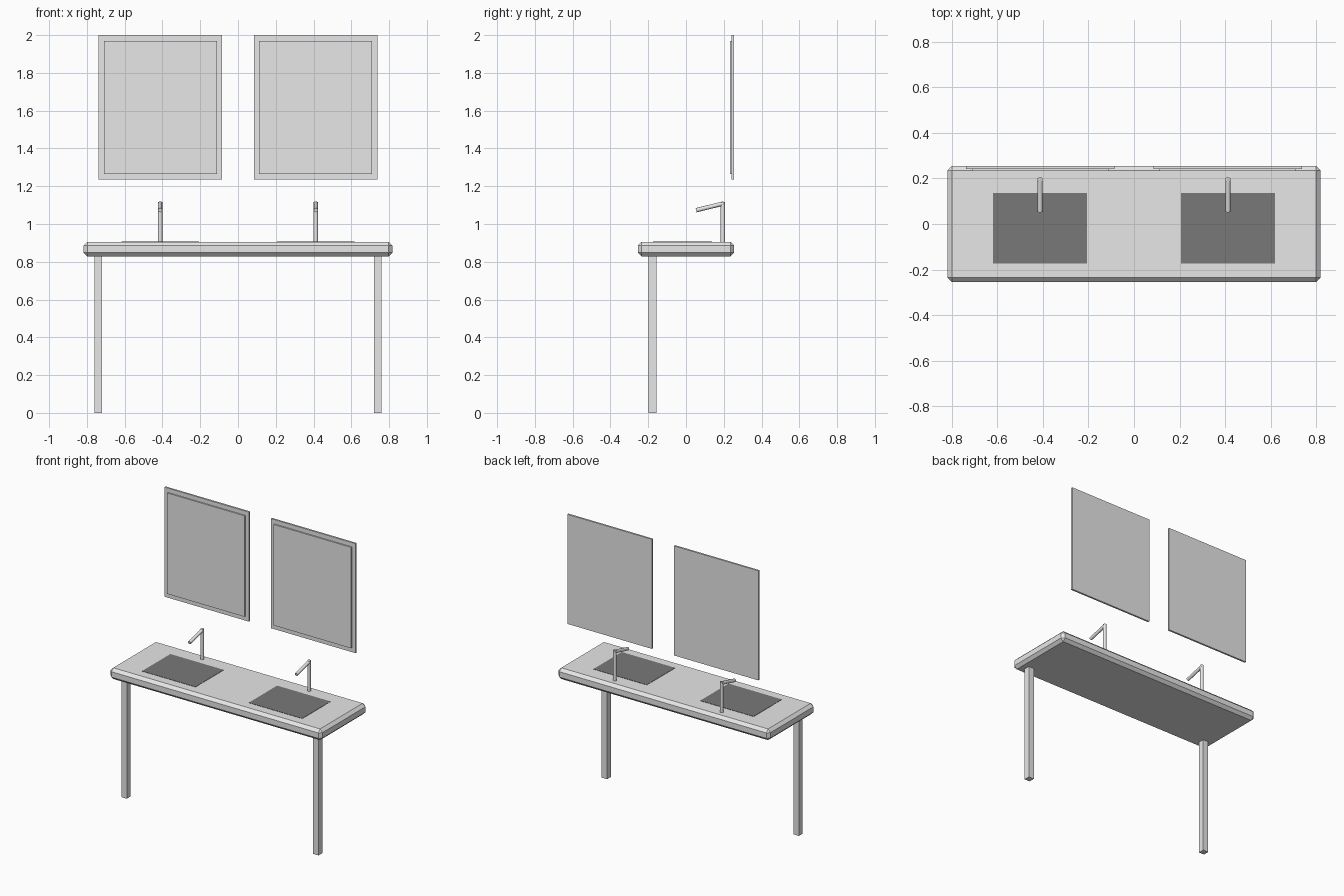
import bpy, bmesh, math
from mathutils import Vector

if "Cube" in bpy.data.objects:
    bpy.data.objects.remove(bpy.data.objects["Cube"])


def material(name, v):
    m = bpy.data.materials.new(name)
    m.diffuse_color = (v, v, v, 1)
    m.use_nodes = True
    m.node_tree.nodes["Principled BSDF"].inputs["Base Color"].default_value = m.diffuse_color
    return m


pale = material("pale grey", 0.8)
dark = material("dark grey", 0.19)


def finish(name, bm, mat):
    bmesh.ops.recalc_face_normals(bm, faces=bm.faces)
    me = bpy.data.meshes.new(name)
    bm.to_mesh(me)
    bm.free()
    me.materials.append(mat)
    ob = bpy.data.objects.new(name, me)
    bpy.context.collection.objects.link(ob)
    return ob


def box(name, x, y, z, mat, bevel=0):
    """Box from (min, max) ranges, with an optional chamfer on all edges."""
    bm = bmesh.new()
    bmesh.ops.create_cube(bm, size=1)
    for v in bm.verts:
        v.co = [r[0] if c < 0 else r[1] for c, r in zip(v.co, (x, y, z))]
    if bevel:
        bmesh.ops.bevel(bm, geom=bm.edges[:], offset=bevel, segments=1,
                        affect='EDGES', profile=0.5)
    return finish(name, bm, mat)


def rod(name, a, b, radius, mat, sides=12):
    """Cylinder between two points."""
    a, b = Vector(a), Vector(b)
    d = b - a
    bm = bmesh.new()
    bmesh.ops.create_cone(bm, cap_ends=True, segments=sides, radius1=radius,
                          radius2=radius, depth=d.length)
    bmesh.ops.rotate(bm, verts=bm.verts, matrix=d.to_track_quat('Z', 'Y').to_matrix())
    bmesh.ops.translate(bm, verts=bm.verts, vec=(a + b) / 2)
    ob = finish(name, bm, mat)
    for p in ob.data.polygons:
        p.use_smooth = len(p.vertices) == 4
    for e in ob.data.edges:  # keep the cap rims sharp
        u, w = (ob.data.vertices[i].co for i in e.vertices)
        e.use_edge_sharp = (u - w).length < radius
    return ob


# chamfered worktop
box("worktop", (-0.818, 0.818), (-0.255, 0.255), (0.828, 0.906), pale, 0.02)

for side, s in (("left", -1), ("right", 1)):
    def span(c, w):
        return (s * c - w / 2, s * c + w / 2)

    # front leg
    box(side + "_front_leg", span(0.74, 0.042), (-0.199, -0.157), (0, 0.83), pale)
    # basin plate
    box(side + "_basin", span(0.412, 0.412), (-0.174, 0.137), (0.9, 0.908), dark)
    # tap: upright and sloping spout
    x = s * 0.412
    rod(side + "_tap_upright", (x, 0.195, 0.9), (x, 0.195, 1.117), 0.0115, pale)
    rod(side + "_tap_spout", (x, 0.2, 1.109), (x, 0.054, 1.073), 0.0115, pale)
    # mirror: back panel and smaller front glass
    box(side + "_mirror_panel", span(0.411, 0.653), (0.242, 0.255), (1.236, 2.0), pale)
    box(side + "_mirror_glass", span(0.411, 0.597), (0.233, 0.243), (1.266, 1.97), pale)
